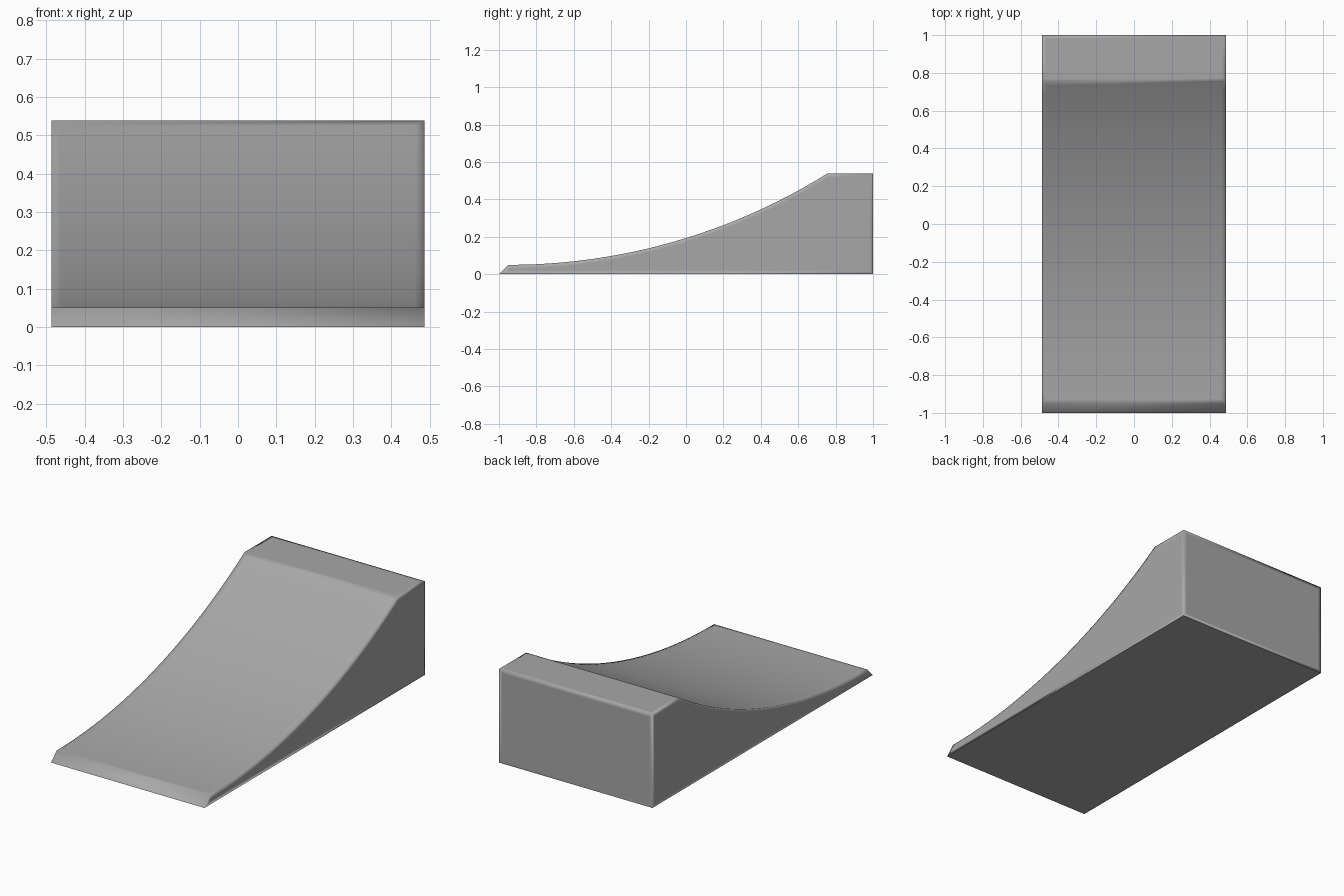
import bpy, bmesh, math

if "Cube" in bpy.data.objects:
    bpy.data.objects.remove(bpy.data.objects["Cube"])

W = 0.487                      # half width
Y0, Z0 = -0.95, 0.05           # start of the curve, behind the front lip
Y1, Z1 = 0.755, 0.538          # end of the curve, at the deck
N = 24

# Side profile: chamfered lip, circular transition, flat deck
run, rise = Y1 - Y0, Z1 - Z0
R = (run ** 2 + rise ** 2) / (2 * rise)
end = math.asin(run / R)
profile = [(-1, 0)]
for i in range(N + 1):
    a = end * i / N
    profile.append((Y0 + R * math.sin(a), Z0 + R * (1 - math.cos(a))))
profile += [(1, Z1), (1, 0)]

bm = bmesh.new()
left = [bm.verts.new((-W, y, z)) for y, z in profile]
right = [bm.verts.new((W, y, z)) for y, z in profile]
n = len(profile)
strips = [bm.faces.new((left[i], right[i], right[(i + 1) % n], left[(i + 1) % n]))
          for i in range(n)]
sides = [bm.faces.new(left), bm.faces.new(right[::-1])]
bmesh.ops.recalc_face_normals(bm, faces=bm.faces)

# Narrow support borders give softly shaded edges without rounding the outline
for region in (strips[1:N + 1], [strips[N + 1]], [strips[N + 2]], [sides[0]], [sides[1]]):
    bmesh.ops.inset_region(bm, faces=region, thickness=0.025 if len(region) > 1 else 0.02,
                           use_boundary=True, use_even_offset=True)
for f in bm.faces:
    f.smooth = True

# Crisp edges around the base and along the lip
for e in bm.edges:
    base = all(v.co.z < 1e-5 for v in e.verts)
    lip = all(abs(v.co.y - Y0) < 1e-4 and abs(v.co.z - Z0) < 1e-4 for v in e.verts)
    e.smooth = not (base or lip)

mesh = bpy.data.meshes.new("ramp")
bm.to_mesh(mesh)
bm.free()
ramp = bpy.data.objects.new("ramp", mesh)
bpy.context.collection.objects.link(ramp)

# Dark grey surface
grey = bpy.data.materials.new("dark_grey")
grey.diffuse_color = (0.39, 0.39, 0.39, 1)
grey.use_nodes = True
grey.node_tree.nodes["Principled BSDF"].inputs["Base Color"].default_value = grey.diffuse_color
mesh.materials.append(grey)
